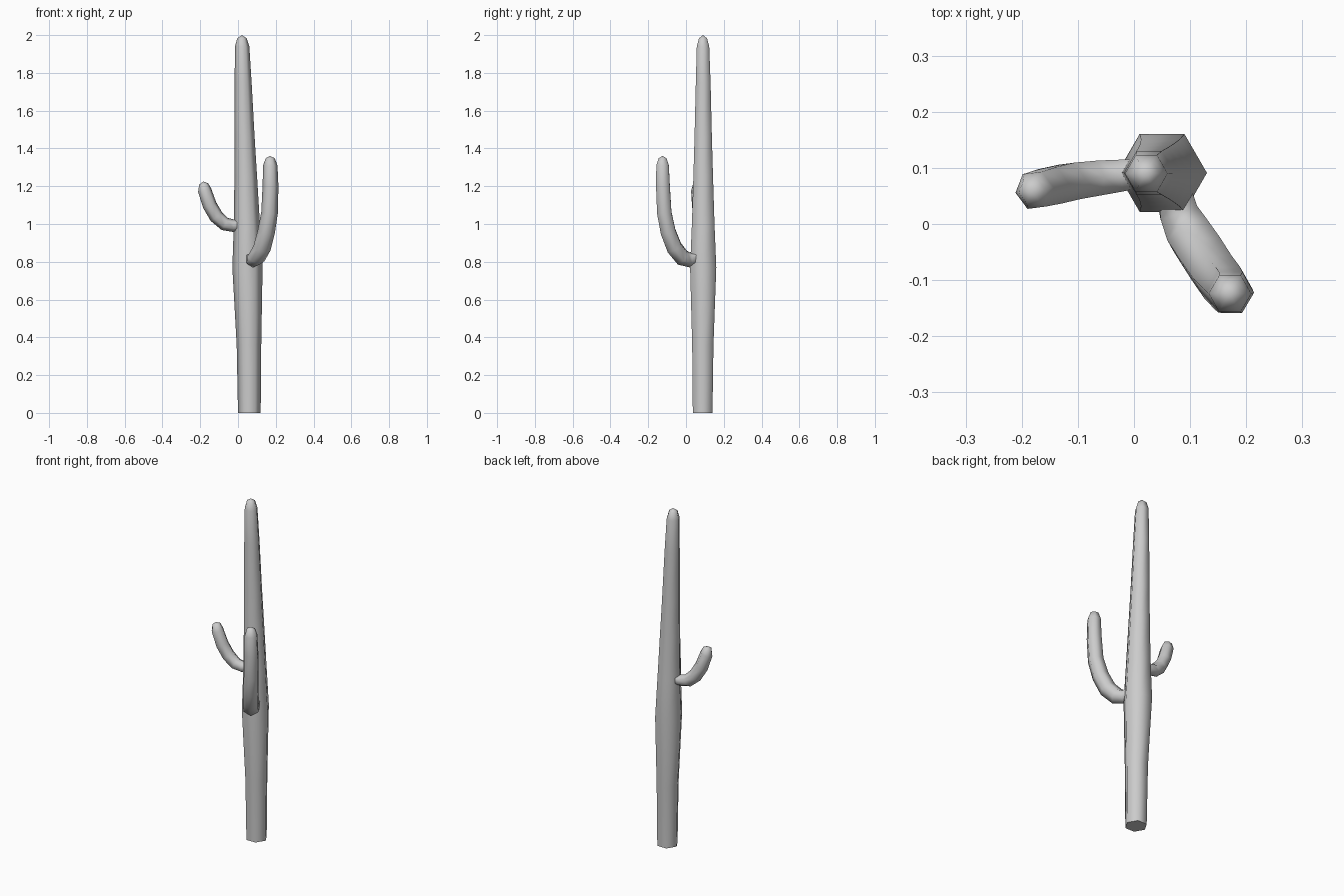
import bpy, bmesh, math
from mathutils import Vector

SIDES = 6


def limb(name, rings, tip, side, phase=0.0, upright=False):
    """Six-sided tapered tube through rings (x, y, z, radius), closed by a pointed tip."""
    bm = bmesh.new()
    centres = [Vector(r[:3]) for r in rings] + [Vector(tip)]
    side = Vector(side).normalized()
    loops = []
    for i, r in enumerate(rings):
        t = (centres[i + 1] - centres[max(i - 1, 0)]).normalized()
        if upright:
            t = Vector((0, 0, 1))
        u = t.cross(side).normalized()
        s = u.cross(t)
        loop = []
        for k in range(SIDES):
            a = math.tau * k / SIDES + phase
            loop.append(bm.verts.new(centres[i] + r[3] * (math.cos(a) * s + math.sin(a) * u)))
        loops.append(loop)
    for a, b in zip(loops, loops[1:]):
        for k in range(SIDES):
            n = (k + 1) % SIDES
            bm.faces.new((a[k], a[n], b[n], b[k]))
    apex = bm.verts.new(tip)
    for k in range(SIDES):
        bm.faces.new((loops[-1][k], loops[-1][(k + 1) % SIDES], apex))
    base = bm.faces.new(loops[0][::-1])
    bmesh.ops.recalc_face_normals(bm, faces=bm.faces[:])
    for f in bm.faces:
        f.smooth = f is not base
    for e in base.edges:
        e.smooth = False
    me = bpy.data.meshes.new(name)
    bm.to_mesh(me)
    bm.free()
    ob = bpy.data.objects.new(name, me)
    bpy.context.collection.objects.link(ob)
    return ob


# Trunk: swells to the middle, then leans and tapers
limb("trunk", [
    (0.06, 0.088, 0.00, 0.060),
    (0.058, 0.089, 0.36, 0.065),
    (0.050, 0.091, 0.77, 0.080),
    (0.047, 0.091, 1.00, 0.069),
    (0.041, 0.091, 1.25, 0.060),
    (0.035, 0.091, 1.46, 0.053),
    (0.027, 0.091, 1.75, 0.045),
    (0.022, 0.090, 1.94, 0.038),
    (0.021, 0.090, 1.983, 0.025),
], (0.021, 0.09, 2.0), (1, 0, 0), upright=True)

# Large arm, sweeping forward and up
limb("large_arm", [
    (0.070, 0.060, 0.825, 0.035),
    (0.080, 0.020, 0.810, 0.040),
    (0.100, -0.020, 0.823, 0.046),
    (0.128, -0.062, 0.875, 0.047),
    (0.150, -0.095, 0.960, 0.046),
    (0.167, -0.115, 1.060, 0.044),
    (0.172, -0.122, 1.200, 0.042),
    (0.171, -0.124, 1.310, 0.038),
    (0.170, -0.124, 1.348, 0.024),
], (0.17, -0.124, 1.36), (0.87, 0.49, 0), phase=math.pi / 6)

# Small arm on the left
limb("small_arm", [
    (0.010, 0.090, 0.995, 0.029),
    (-0.025, 0.086, 0.991, 0.033),
    (-0.070, 0.081, 1.000, 0.036),
    (-0.115, 0.075, 1.040, 0.038),
    (-0.150, 0.067, 1.100, 0.038),
    (-0.177, 0.060, 1.180, 0.036),
    (-0.182, 0.059, 1.212, 0.024),
], (-0.184, 0.059, 1.225), (-0.13, 1, 0), phase=math.pi / 6)
